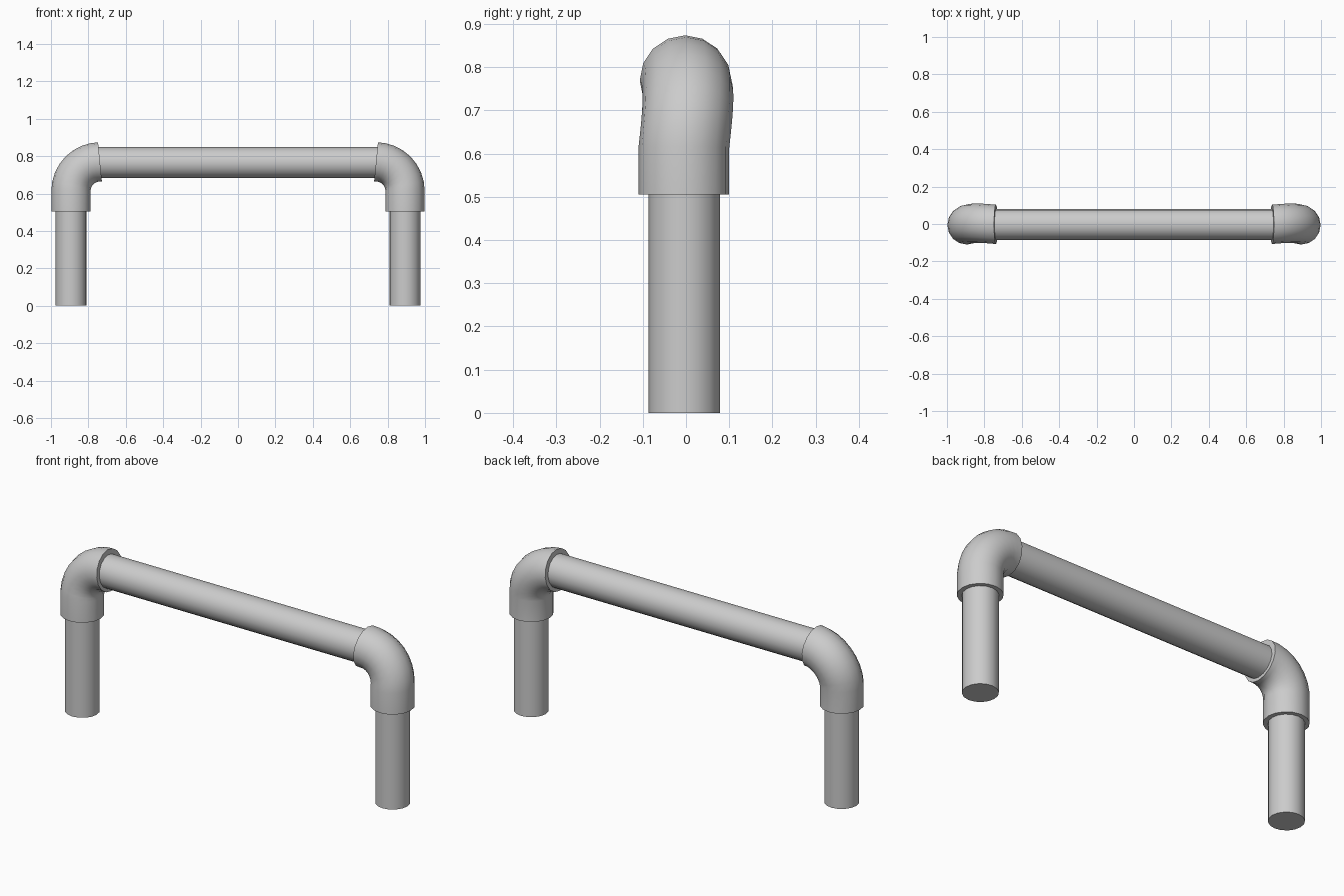
import bpy, bmesh
from math import sin, cos, pi
from mathutils import Vector

if "Cube" in bpy.data.objects:
    bpy.data.objects.remove(bpy.data.objects["Cube"])


def sweep(name, path, radius, sides):
    """Capped tube through (x, y, z) points lying roughly in an XZ plane."""
    bm = bmesh.new()
    pts = [Vector(p) for p in path]
    rings = []
    for i, p in enumerate(pts):
        t = pts[min(i + 1, len(pts) - 1)] - pts[max(i - 1, 0)]
        t.y = 0
        t.normalize()
        n = Vector((t.z, 0, -t.x))
        rings.append([bm.verts.new(p + radius * (n * cos(2 * pi * k / sides)
                      + Vector((0, 1, 0)) * sin(2 * pi * k / sides)))
                      for k in range(sides)])
    for a, b in zip(rings, rings[1:]):
        for k in range(sides):
            j = (k + 1) % sides
            bm.faces.new((a[k], a[j], b[j], b[k]))
    bm.faces.new(rings[0])
    bm.faces.new(rings[-1])
    bmesh.ops.recalc_face_normals(bm, faces=bm.faces)
    mesh = bpy.data.meshes.new(name)
    bm.to_mesh(mesh)
    bm.free()
    obj = bpy.data.objects.new(name, mesh)
    bpy.context.collection.objects.link(obj)
    bpy.ops.object.select_all(action='DESELECT')
    obj.select_set(True)
    bpy.context.view_layer.objects.active = obj
    bpy.ops.object.shade_smooth_by_angle(angle=0.7)
    return obj


LEG_X, BAR_Z, PIPE_R, ELBOW_R = 0.893, 0.765, 0.083, 0.105

# Horizontal rail
sweep("crossbar", [(-0.80, -0.003, BAR_Z), (0.80, -0.003, BAR_Z)], PIPE_R, 16)

for s, side in ((-1, "left"), (1, "right")):
    # Upright pipe
    sweep(side + "_leg", [(s * LEG_X, -0.004, 0), (s * LEG_X, -0.004, 0.58)], PIPE_R, 16)

    # Wider bent fitting joining upright and rail
    bend = 0.155
    path = [(s * LEG_X, -0.005, 0.505)]
    for i in range(9):
        a = pi / 2 * i / 8
        path.append((s * (LEG_X - bend + bend * cos(a)),
                     -0.005 + 0.008 * sin(2 * a) + 0.003 * i / 8,
                     0.614 + bend * sin(a)))
    sweep(side + "_elbow", path, ELBOW_R, 16)
